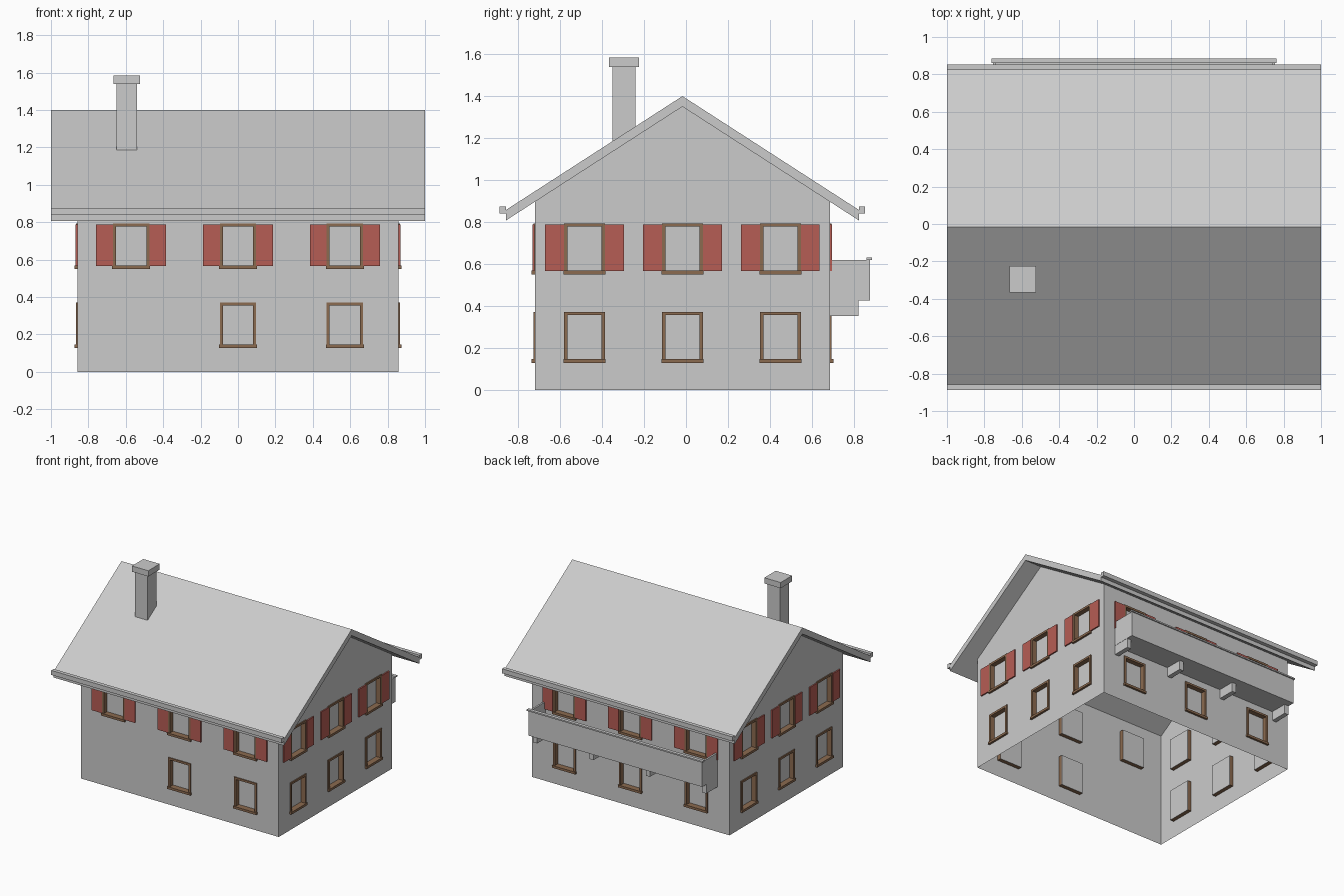
import bpy, bmesh
from mathutils import Matrix, Vector

cube = bpy.data.objects.get("Cube")
if cube:
    bpy.data.objects.remove(cube, do_unlink=True)


def material(name, rgb):
    mat = bpy.data.materials.new(name)
    mat.use_nodes = True
    mat.diffuse_color = (*rgb, 1)
    mat.node_tree.nodes["Principled BSDF"].inputs["Base Color"].default_value = (*rgb, 1)
    return mat


GREY = material("plaster_grey", (0.6, 0.6, 0.6))
BROWN = material("wood_brown", (0.26, 0.145, 0.08))
RED = material("shutter_red", (0.47, 0.11, 0.09))


def finish(name, bm, mat, matrix=Matrix()):
    mesh = bpy.data.meshes.new(name)
    bm.to_mesh(mesh)
    bm.free()
    mesh.materials.append(mat)
    obj = bpy.data.objects.new(name, mesh)
    obj.matrix_world = matrix
    bpy.context.collection.objects.link(obj)
    return obj


def add_box(bm, a0, a1, b0, b1, c0, c1):
    size = Matrix.Diagonal((a1 - a0, b1 - b0, c1 - c0, 1))
    mid = Matrix.Translation(((a0 + a1) / 2, (b0 + b1) / 2, (c0 + c1) / 2))
    bmesh.ops.create_cube(bm, size=1, matrix=mid @ size)


def box(name, *bounds):
    bm = bmesh.new()
    add_box(bm, *bounds)
    return finish(name, bm, GREY)


def prism(name, profile, x0, x1):
    """Extrude a (y, z) profile along x."""
    bm = bmesh.new()
    face = bm.faces.new([bm.verts.new((x0, y, z)) for y, z in profile])
    out = bmesh.ops.extrude_face_region(bm, geom=[face])
    moved = [v for v in out["geom"] if isinstance(v, bmesh.types.BMVert)]
    bmesh.ops.translate(bm, verts=moved, vec=(x1 - x0, 0, 0))
    bmesh.ops.recalc_face_normals(bm, faces=bm.faces)
    return finish(name, bm, GREY)


# Main dimensions
MID_Y = -0.017
HALF_X, HALF_Y = 0.858, 0.703
RIDGE, SLAB, SLOPE, EAVE = 1.4, 0.05, 0.645, 0.841
WALL_TOP = RIDGE - SLAB - SLOPE * HALF_Y
WIN_W, WIN_H, BAR, RECESS = 0.0975, 0.242, 0.016, 0.03
LOWER, UPPER = 0.13, 0.552


def wall(side, normal, half, depth, spacing, lower_cols, gable):
    n = Vector(normal)
    u = Vector((0, 0, 1)).cross(n)
    # Local axes: along the wall, up, outward
    frame = Matrix((u, (0, 0, 1), n)).transposed().to_4x4()
    frame.translation = Vector((0, MID_Y, 0)) + n * depth
    windows = [(c * spacing, LOWER) for c in lower_cols]
    windows += [(c * spacing, UPPER) for c in (-1, 0, 1)]

    # Wall sheet with window openings left out
    cols = sorted([-half, half] + [c * spacing + s * WIN_W for c in (-1, 0, 1) for s in (-1, 1)])
    rows = [0, LOWER, LOWER + WIN_H, UPPER, UPPER + WIN_H, WALL_TOP]
    bm = bmesh.new()
    for a, b in zip(cols, cols[1:]):
        for c, d in zip(rows, rows[1:]):
            if any(abs((a + b) / 2 - x) < 0.01 and abs(c - z) < 0.01 for x, z in windows):
                continue
            bm.faces.new([bm.verts.new((p, q, 0)) for p, q in ((a, c), (b, c), (b, d), (a, d))])
    if gable:
        peak = [(x, WALL_TOP) for x in cols] + [(0, RIDGE - SLAB)]
        bm.faces.new([bm.verts.new((p, q, 0)) for p, q in peak])
    bmesh.ops.remove_doubles(bm, verts=bm.verts, dist=0.0001)
    bmesh.ops.dissolve_limit(bm, angle_limit=0.01, verts=bm.verts, edges=bm.edges)
    finish(side + "_wall", bm, GREY, frame)

    frames, panes, shutters = bmesh.new(), bmesh.new(), bmesh.new()
    for x, z in windows:
        left, right, top = x - WIN_W, x + WIN_W, z + WIN_H
        # Frame bars and sill
        add_box(frames, left, left + BAR, z, top, -RECESS, 0.008)
        add_box(frames, right - BAR, right, z, top, -RECESS, 0.008)
        add_box(frames, left + BAR, right - BAR, top - BAR, top, -RECESS, 0.008)
        add_box(frames, left + BAR, right - BAR, z, z + BAR, -RECESS, 0.008)
        add_box(frames, left - 0.003, right + 0.003, z - 0.002, z + BAR, 0, 0.016)
        # Recessed pane
        add_box(panes, left, right, z, top, -RECESS - 0.002, -RECESS)
        if z == UPPER:
            for a, b in ((left - 0.09, left), (right, right + 0.09)):
                add_box(shutters, a, b, z + 0.015, z + 0.235, 0.001, 0.011)
    finish(side + "_window_frames", frames, BROWN, frame)
    finish(side + "_window_panes", panes, GREY, frame)
    finish(side + "_shutters", shutters, RED, frame)


wall("front", (0, -1, 0), HALF_X, HALF_Y, 0.572, (0, 1), False)
wall("back", (0, 1, 0), HALF_X, HALF_Y, 0.572, (-1, 0, 1), False)
wall("left", (1, 0, 0), HALF_Y, HALF_X, 0.467, (-1, 0, 1), True)
wall("right", (-1, 0, 0), HALF_Y, HALF_X, 0.467, (-1, 0, 1), True)

# Gabled roof slab
edge = RIDGE - SLOPE * EAVE
prism("roof", [
    (MID_Y - EAVE, edge), (MID_Y, RIDGE), (MID_Y + EAVE, edge),
    (MID_Y + EAVE, edge - SLAB), (MID_Y, RIDGE - SLAB), (MID_Y - EAVE, edge - SLAB)], -1, 1)

# Gutters along both eaves
for name, s in (("front_gutter", -1), ("back_gutter", 1)):
    y0, y1 = sorted((MID_Y + s * EAVE, MID_Y + s * (EAVE + 0.03)))
    box(name, -1, 1, y0, y1, 0.84, 0.875)

# Chimney with its foot following the roof
def roof_z(y):
    return RIDGE - SLOPE * abs(y - MID_Y) - SLAB / 2


prism("chimney", [(-0.35, roof_z(-0.35)), (-0.24, roof_z(-0.24)), (-0.24, 1.54), (-0.35, 1.54)], -0.65, -0.54)
box("chimney_cap", -0.665, -0.523, -0.366, -0.224, 1.54, 1.585)

# Balcony: floor, panels, rail and brackets
WALL_Y = MID_Y + HALF_Y
box("balcony_floor", -0.755, 0.755, WALL_Y, 0.875, 0.425, 0.45)
box("balcony_front_panel", -0.755, 0.755, 0.863, 0.877, 0.425, 0.62)
box("balcony_rail", -0.763, 0.763, 0.86, 0.886, 0.62, 0.631)
for name, s in (("left", 1), ("right", -1)):
    x0, x1 = sorted((s * 0.741, s * 0.755))
    box("balcony_" + name + "_panel", x0, x1, WALL_Y, 0.863, 0.425, 0.62)
for i in range(4):
    x = -0.735 + i * 0.49
    box("balcony_bracket", x - 0.018, x + 0.018, WALL_Y, 0.823, 0.352, 0.425)
